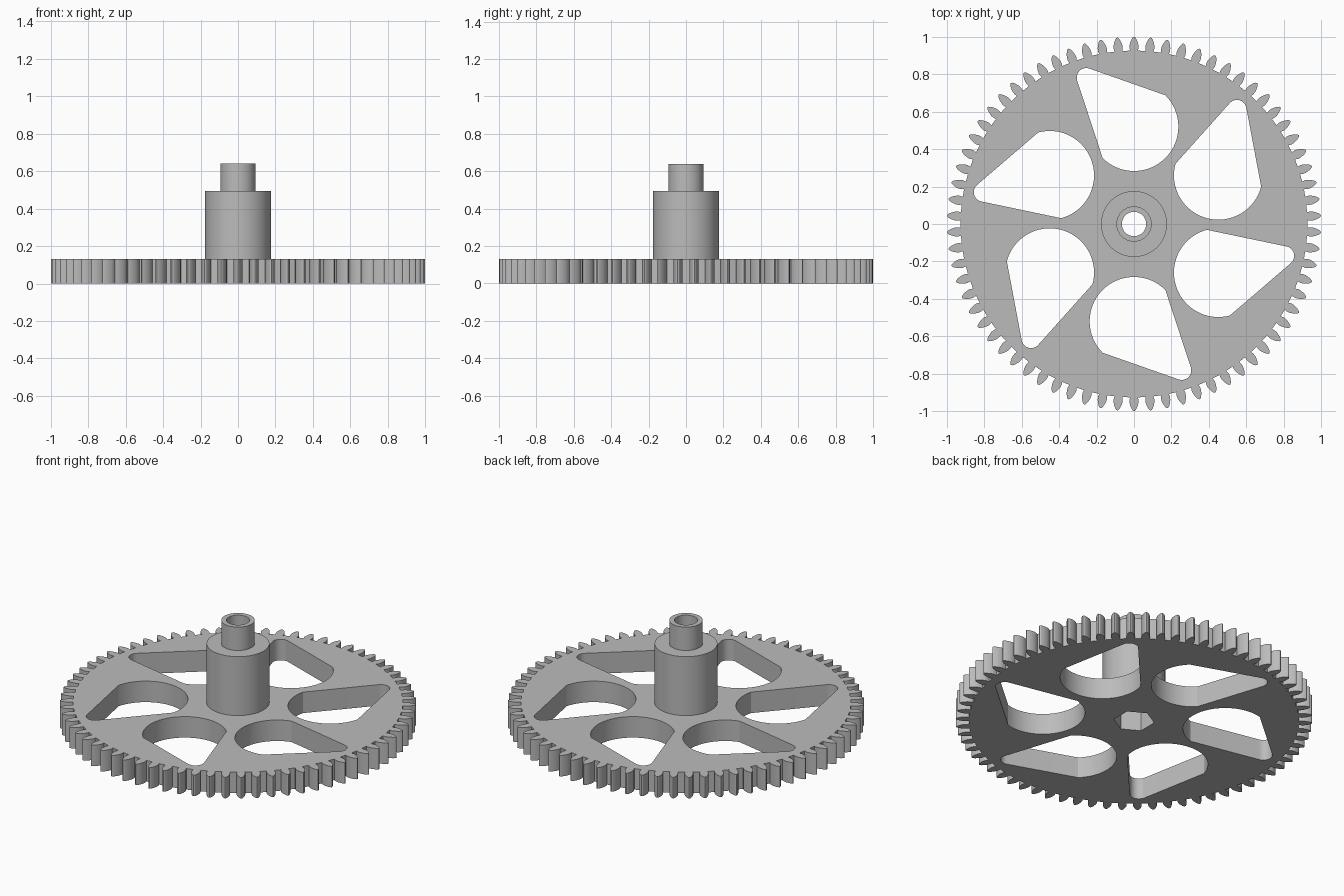
import bpy
import bmesh
from math import cos, sin, radians, tau

cube = bpy.data.objects.get("Cube")
if cube:
    bpy.data.objects.remove(cube, do_unlink=True)

TEETH = 70
THICK = 0.13
BORE = 0.065

grey = bpy.data.materials.new("plain grey")
grey.use_nodes = True
colour = (0.5, 0.5, 0.5, 1)
grey.diffuse_color = colour
grey.node_tree.nodes["Principled BSDF"].inputs["Base Color"].default_value = colour


def arc(cx, cy, r, start, end, steps):
    """Points on an arc, angles in degrees."""
    angles = [radians(start + (end - start) * i / steps) for i in range(steps + 1)]
    return [(cx + r * cos(a), cy + r * sin(a)) for a in angles]


def turned(points, angle):
    c, s = cos(angle), sin(angle)
    return [(x * c - y * s, x * s + y * c) for x, y in points]


def finish(name, mesh):
    """Weld the mesh, add it to the scene and smooth its rounded faces."""
    bm = bmesh.new()
    bm.from_mesh(mesh)
    bmesh.ops.remove_doubles(bm, verts=bm.verts, dist=0.0002)
    bmesh.ops.recalc_face_normals(bm, faces=bm.faces)
    bm.to_mesh(mesh)
    bm.free()
    mesh.materials.clear()
    mesh.materials.append(grey)
    obj = bpy.data.objects.new(name, mesh)
    bpy.context.collection.objects.link(obj)
    bpy.ops.object.select_all(action="DESELECT")
    obj.select_set(True)
    bpy.context.view_layer.objects.active = obj
    bpy.ops.object.shade_smooth_by_angle(angle=radians(25))
    return obj


def plate(name, outlines, height):
    """Flat plate from an outer outline and the outlines of its holes."""
    curve = bpy.data.curves.new(name, "CURVE")
    curve.dimensions = "2D"
    curve.fill_mode = "BOTH"
    curve.extrude = height / 2
    for points in outlines:
        spline = curve.splines.new("POLY")
        spline.points.add(len(points) - 1)
        for p, (x, y) in zip(spline.points, points):
            p.co = (x, y, 0, 1)
        spline.use_cyclic_u = True
    helper = bpy.data.objects.new(name + "_outline", curve)
    bpy.context.collection.objects.link(helper)
    graph = bpy.context.evaluated_depsgraph_get()
    mesh = bpy.data.meshes.new_from_object(helper.evaluated_get(graph))
    bpy.data.objects.remove(helper, do_unlink=True)
    obj = finish(name, mesh)
    obj.location.z = height / 2
    return obj


# Leaf-shaped tooth: half width at each radius, mirrored about its axis
half_tooth = [(0.926, 0.021), (0.942, 0.0245), (0.957, 0.0235),
              (0.973, 0.019), (0.988, 0.0125), (0.997, 0.006)]
tooth = [(r, -w) for r, w in half_tooth] + [(1.0, 0)]
tooth += [(r, w) for r, w in reversed(half_tooth)]
rim = []
for i in range(TEETH):
    rim += turned(tooth, (i + 0.5) * tau / TEETH)

# Swept drop-shaped lightening hole: half circle joined to a small rounded tip
drop = arc(0, 0.52, 0.237, 225, 405, 32) + arc(-0.255, 0.782, 0.051, 70, 198, 10)
holes = [turned(drop, i * tau / 6) for i in range(6)]

# Hexagonal nut socket under the hub
socket = arc(0, 0, 0.115, 30, 330, 5)

plate("gear_wheel", [rim, socket] + holes, THICK)

# Stepped hollow hub, turned around the axis
profile = [(BORE, THICK - 0.004), (0.176, THICK - 0.004), (0.176, 0.495),
           (0.094, 0.495), (0.094, 0.64), (BORE, 0.64)]
bm = bmesh.new()
verts = [bm.verts.new((r, 0, z)) for r, z in profile]
edges = [bm.edges.new((verts[i - 1], verts[i])) for i in range(len(verts))]
bmesh.ops.spin(bm, geom=verts + edges, cent=(0, 0, 0), axis=(0, 0, 1),
               angle=tau, steps=64, use_merge=True)
hub_mesh = bpy.data.meshes.new("hub")
bm.to_mesh(hub_mesh)
bm.free()
finish("hub", hub_mesh)
